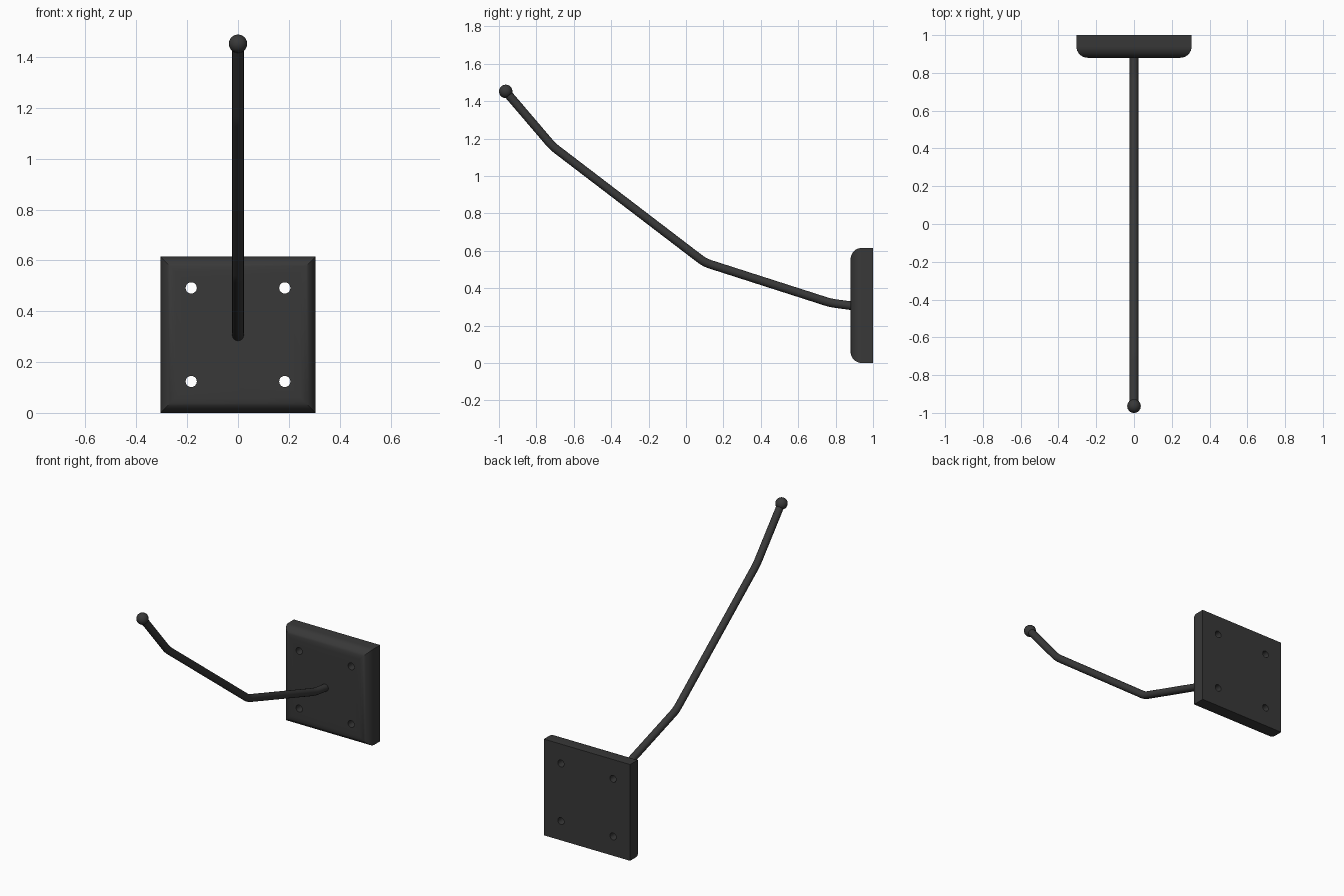
import bpy, bmesh
from mathutils import Vector, Matrix

if "Cube" in bpy.data.objects:
    bpy.data.objects.remove(bpy.data.objects["Cube"])

dark = bpy.data.materials.new("dark_metal")
dark.diffuse_color = (0.04, 0.04, 0.04, 1)
dark.use_nodes = True
dark.node_tree.nodes["Principled BSDF"].inputs["Base Color"].default_value = dark.diffuse_color


def activate(ob):
    bpy.ops.object.select_all(action='DESELECT')
    ob.select_set(True)
    bpy.context.view_layer.objects.active = ob


def finish(ob, angle=0.6):
    ob.data.materials.clear()
    ob.data.materials.append(dark)
    activate(ob)
    bpy.ops.object.shade_smooth_by_angle(angle=angle)


# Wall plate: slab with its four front edges rounded, mitred at the corners
CZ = 0.3075
bm = bmesh.new()
bmesh.ops.create_cube(bm, size=1, matrix=Matrix.Translation((0, 0.94, CZ))
                      @ Matrix.Diagonal((0.61, 0.12, 0.615, 1)))
front = [e for e in bm.edges if all(v.co.y < 0.9 for v in e.verts)]
bmesh.ops.bevel(bm, geom=front, offset=0.06, segments=8, profile=0.5, affect='EDGES')
mesh = bpy.data.meshes.new("wall_plate")
bm.to_mesh(mesh)
bm.free()
plate = bpy.data.objects.new("wall_plate", mesh)
bpy.context.collection.objects.link(plate)

# Four screw holes through the plate
for sx in (-1, 1):
    for sz in (-1, 1):
        bpy.ops.mesh.primitive_cylinder_add(vertices=32, radius=0.022, depth=0.4,
                                            location=(sx * 0.184, 0.94, CZ + sz * 0.184),
                                            rotation=(1.570796, 0, 0))
        cutter = bpy.context.object
        cutter.name = "screw_hole_cutter"
        cutter.hide_render = True
        mod = plate.modifiers.new("screw_hole", 'BOOLEAN')
        mod.operation = 'DIFFERENCE'
        mod.solver = 'EXACT'
        mod.object = cutter
        activate(plate)
        bpy.ops.object.modifier_apply(modifier=mod.name)
        bpy.data.objects.remove(cutter)
finish(plate)

# Bent rod: swept tube with a small rounded bend at each corner
bends = [Vector((0, y, z)) for y, z in
         [(0.90, 0.304), (0.773, 0.321), (0.10, 0.537), (-0.713, 1.158), (-0.964, 1.452)]]
path = [bends[0]]
for a, b, c in zip(bends, bends[1:], bends[2:]):
    p, q = b + (a - b).normalized() * 0.03, b + (c - b).normalized() * 0.03
    path += [p.lerp(b, t).lerp(b.lerp(q, t), t) for t in (0, 0.25, 0.5, 0.75, 1)]
path.append(bends[-1])

curve = bpy.data.curves.new("hook_rod", 'CURVE')
curve.dimensions = '3D'
curve.bevel_depth = 0.023
curve.bevel_resolution = 6
curve.use_fill_caps = True
spline = curve.splines.new('POLY')
spline.points.add(len(path) - 1)
for pt, co in zip(spline.points, path):
    pt.co = (*co, 1)
rod = bpy.data.objects.new("hook_rod", curve)
bpy.context.collection.objects.link(rod)
activate(rod)
bpy.ops.object.convert(target='MESH')
finish(bpy.context.object)

# Ball tip at the raised end
bpy.ops.mesh.primitive_uv_sphere_add(segments=32, ring_count=16, radius=0.036,
                                     location=bends[-1])
bpy.context.object.name = "ball_tip"
finish(bpy.context.object)
